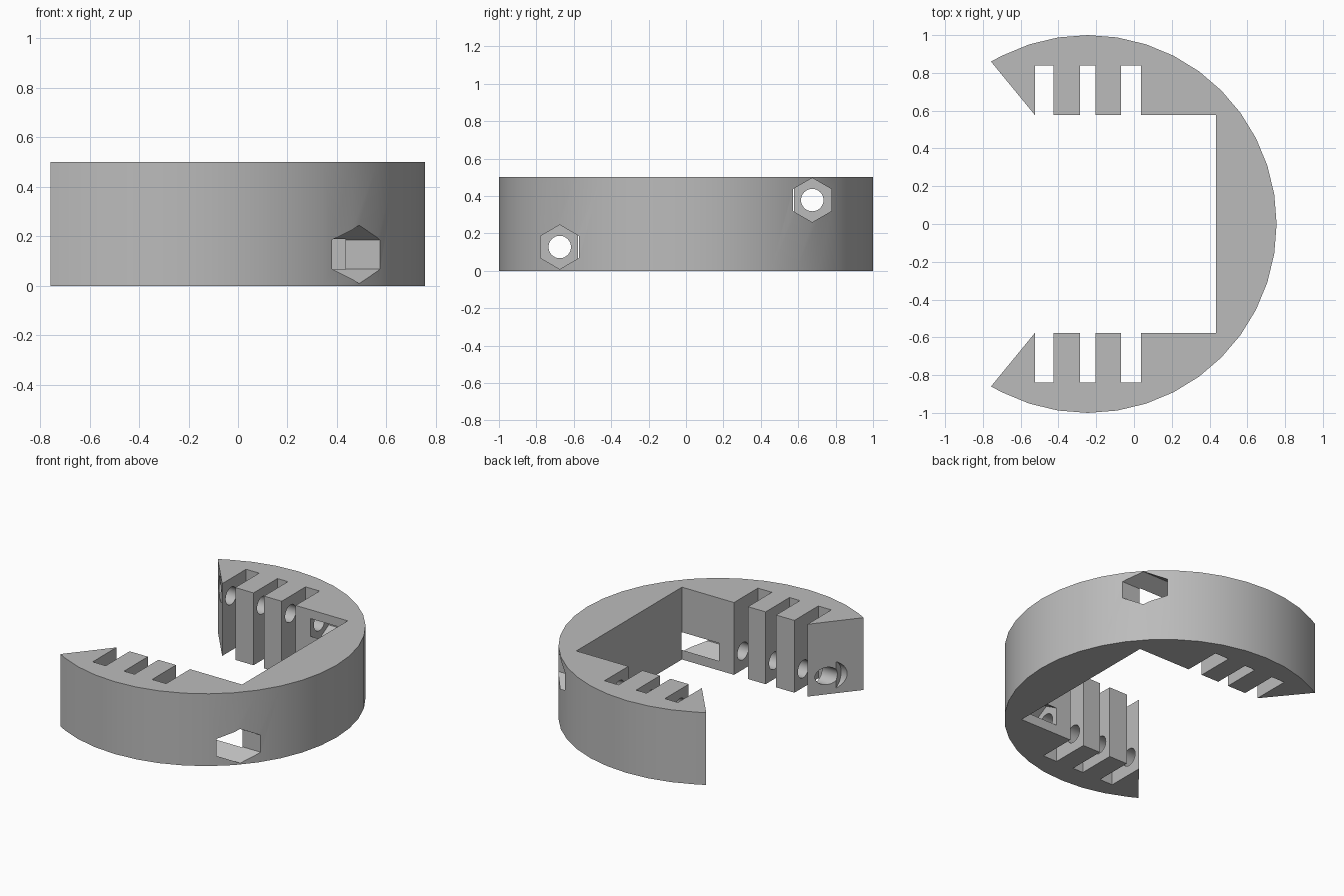
import bpy, bmesh, math
from mathutils import Matrix

cube = bpy.data.objects.get("Cube")
if cube:
    bpy.data.objects.remove(cube, do_unlink=True)

HEIGHT = 0.5
CENTRE_X = -0.245

grey = bpy.data.materials.new("plain grey")
grey.use_nodes = True
colour = (0.5, 0.5, 0.5, 1)
grey.diffuse_color = colour
grey.node_tree.nodes["Principled BSDF"].inputs["Base Color"].default_value = colour


def add_object(name, bm):
    bmesh.ops.recalc_face_normals(bm, faces=bm.faces)
    mesh = bpy.data.meshes.new(name)
    bm.to_mesh(mesh)
    bm.free()
    mesh.materials.append(grey)
    obj = bpy.data.objects.new(name, mesh)
    bpy.context.collection.objects.link(obj)
    return obj


def cut_along_x(body, x0, x1, y, z, radius, sides):
    """Subtract a prism lying along x, with a corner pointing up."""
    bm = bmesh.new()
    bmesh.ops.create_cone(bm, cap_ends=True, segments=sides, radius1=radius,
                          radius2=radius, depth=x1 - x0)
    turn = Matrix.Rotation(math.pi / 2, 4, 'Y')
    if sides == 6:
        top = max(bm.verts, key=lambda v: abs(v.co.x))
        if abs(abs(top.co.x) - radius) > 1e-4:
            turn = turn @ Matrix.Rotation(math.pi / 6, 4, 'Z')
    bmesh.ops.transform(bm, verts=bm.verts,
                        matrix=Matrix.Translation(((x0 + x1) / 2, y, z)) @ turn)
    cutter = add_object("cutter", bm)
    cutter.hide_render = True
    mod = body.modifiers.new("cut", 'BOOLEAN')
    mod.operation = 'DIFFERENCE'
    mod.solver = 'EXACT'
    mod.object = cutter
    bpy.context.view_layer.objects.active = body
    bpy.ops.object.modifier_apply(modifier=mod.name)
    bpy.data.objects.remove(cutter, do_unlink=True)


# Half outline of the open ring: outer arc, pointed tip, three slots, inner corner
arc = [(CENTRE_X + math.cos(math.radians(a)), math.sin(math.radians(a)))
       for a in range(0, 118, 9)]
inner, deep = 0.577, 0.838
half = arc + [(-0.757, 0.86), (-0.525, inner)]
for left, right in ((-0.525, -0.425), (-0.285, -0.205), (-0.07, 0.037)):
    half += [(left, inner), (left, deep), (right, deep), (right, inner)]
half.remove((-0.525, inner))
half.append((0.435, inner))
outline = half + [(x, -y) for x, y in reversed(half[1:])]

# Open ring
bm = bmesh.new()
face = bm.faces.new([bm.verts.new((x, y, 0)) for x, y in outline])
walls = bmesh.ops.extrude_face_region(bm, geom=[face])
bmesh.ops.translate(bm, vec=(0, 0, HEIGHT),
                    verts=[v for v in walls["geom"] if isinstance(v, bmesh.types.BMVert)])
ring = add_object("open_ring_clamp", bm)

# Bolt bore, nut pocket and head recess through each arm
for y, z in ((-0.675, 0.127), (0.675, 0.378)):
    cut_along_x(ring, -1.2, 0.3, y, z, 0.06, 32)
    cut_along_x(ring, 0.15, 1.2, y, z, 0.118, 6)
    cut_along_x(ring, -1.2, -0.643, y, z, 0.102, 32)

bpy.ops.object.select_all(action='DESELECT')
ring.select_set(True)
bpy.context.view_layer.objects.active = ring
bpy.ops.object.shade_smooth_by_angle(angle=math.radians(30))
